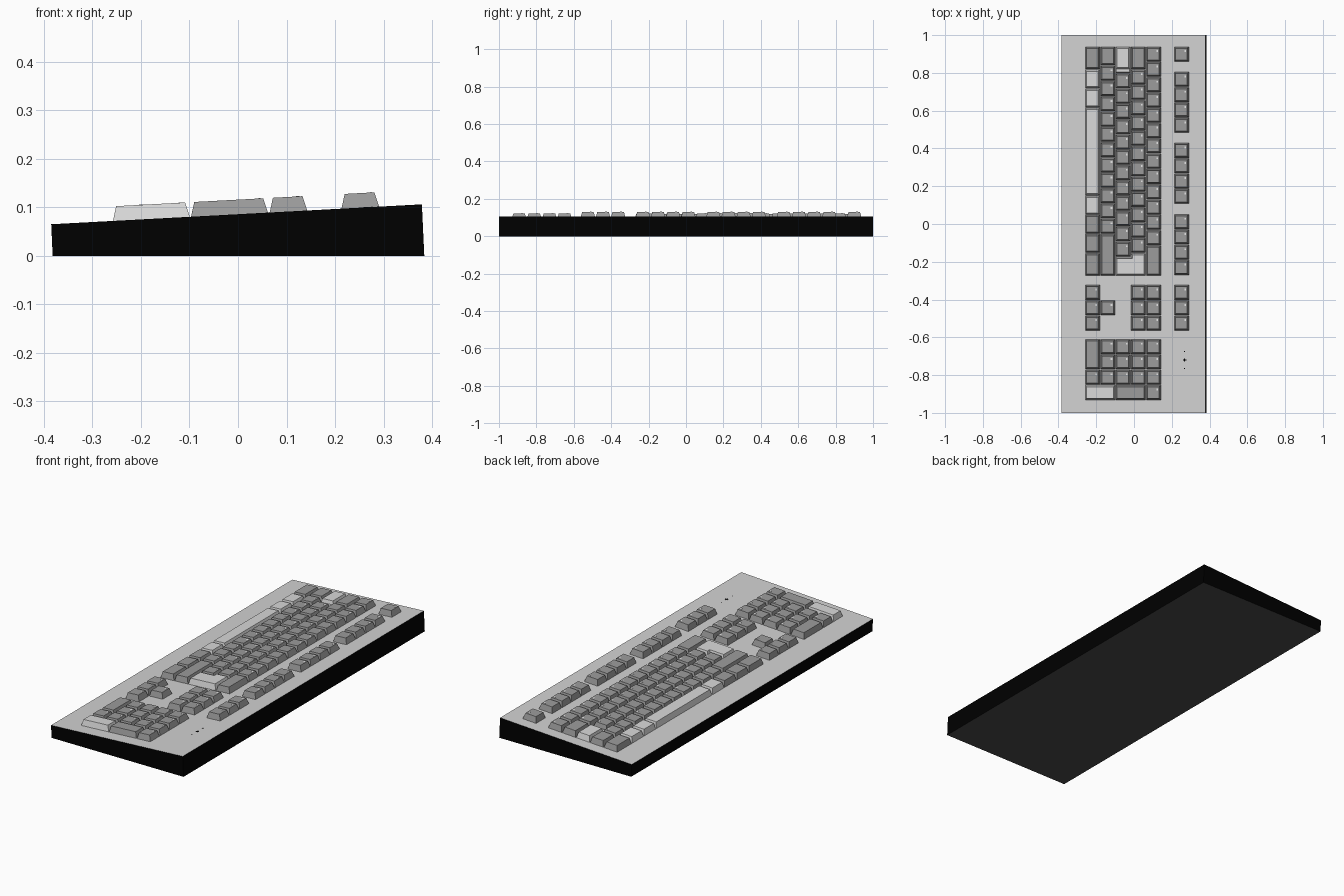
import bpy, bmesh
from math import atan2, sin, cos

cube = bpy.data.objects.get("Cube")
if cube:
    bpy.data.objects.remove(cube)


def material(name, v):
    m = bpy.data.materials.new(name)
    m.use_nodes = True
    m.diffuse_color = (v, v, v, 1)
    m.node_tree.nodes["Principled BSDF"].inputs["Base Color"].default_value = (v, v, v, 1)
    return m


PANEL = material("panel grey", 0.65)
CASE = material("case black", 0.0)
UNDER = material("underside charcoal", 0.07)
DARK = material("dark key grey", 0.33)
LIGHT = material("light key grey", 0.7)
PRINT = material("print white", 0.8)

# Sloped deck: height of the top panel and its tilt
FRONT_X, FRONT_Z, BACK_X, BACK_Z = -0.385, 0.065, 0.379, 0.106
TILT = atan2(BACK_Z - FRONT_Z, BACK_X - FRONT_X)
U = 0.081                     # key pitch
LEFT_END = 0.94               # y of the left edge of the key field
ROWS = [-0.219, -0.138, -0.058, 0.023, 0.104, 0.252]
KEY_HEIGHT, TAPER, GAP = 0.03, 0.0085, 0.0015


def on_deck(x, y, h):
    z = FRONT_Z + (x - FRONT_X) * (BACK_Z - FRONT_Z) / (BACK_X - FRONT_X)
    return (x - h * sin(TILT), y, z + h * cos(TILT))


def finish(bm, name, mats):
    bmesh.ops.recalc_face_normals(bm, faces=bm.faces)
    me = bpy.data.meshes.new(name)
    bm.to_mesh(me)
    bm.free()
    for m in mats:
        me.materials.append(m)
    ob = bpy.data.objects.new(name, me)
    bpy.context.collection.objects.link(ob)
    return ob


def inset(points, d):
    """Shrink a counter-clockwise right-angled outline by d."""
    out = []
    for i, (x, y) in enumerate(points):
        corner = (points[i - 1], points[i], points[(i + 1) % len(points)])
        for (ax, ay), (bx, by) in zip(corner, corner[1:]):
            length = abs(bx - ax) + abs(by - ay)
            x -= d * (by - ay) / length
            y += d * (bx - ax) / length
        out.append((x, y))
    return out


def rect(x0, y0, x1, y1):
    return [(x0, y0), (x1, y0), (x1, y1), (x0, y1)]


def frustum(bm, base, top, mat, bottom_h, top_h):
    lo = [bm.verts.new(on_deck(x, y, bottom_h)) for x, y in base]
    hi = [bm.verts.new(on_deck(x, y, top_h)) for x, y in top]
    n = len(lo)
    faces = [bm.faces.new(hi)]
    faces += [bm.faces.new((lo[i], lo[(i + 1) % n], hi[(i + 1) % n], hi[i])) for i in range(n)]
    for f in faces:
        f.material_index = mat


def plate(bm, x, y, dx, dy, mat, h):
    outline = rect(x - dx / 2, y - dy / 2, x + dx / 2, y + dy / 2)
    frustum(bm, outline, outline, mat, h - 0.001, h + 0.0006)


def keycap(bm, outline, mat, height=KEY_HEIGHT):
    base = inset(outline, GAP)
    frustum(bm, base, inset(base, TAPER * height / KEY_HEIGHT), mat, -0.001, height)


def key(bm, row, u, width=1, mat=0, rows=1, height=KEY_HEIGHT):
    x0, x1 = ROWS[row] - U / 2, ROWS[row + rows - 1] + U / 2
    y1, y0 = LEFT_END - u * U, LEFT_END - (u + width) * U
    keycap(bm, rect(x0, y0, x1, y1), mat, height)
    # Small printed fleck in the upper left corner of single dark keys
    if width == rows == 1:
        plate(bm, x1 - 0.02, y1 - 0.025, 0.008, 0.01, 2, height)


def run(bm, row, u, widths, light=()):
    for i, w in enumerate(widths):
        key(bm, row, u, w, 1 if i in light else 0)
        u += w


KEY_MATS = [DARK, LIGHT, PRINT]

# Wedge-shaped case: panel on top, dark underside, black walls
bm = bmesh.new()
profile = [(-0.382, 0), (0.384, 0), (BACK_X, BACK_Z), (FRONT_X, FRONT_Z)]
ends = [[bm.verts.new((x, y, z)) for x, z in profile] for y in (-1, 1)]
for ring in ends:
    bm.faces.new(ring)
for i in range(4):
    j = (i + 1) % 4
    bm.faces.new((ends[0][i], ends[0][j], ends[1][j], ends[1][i]))
bmesh.ops.recalc_face_normals(bm, faces=bm.faces)
for f in bm.faces:
    f.material_index = 1 if f.normal.z > 0.8 else 2 if f.normal.z < -0.8 else 0
finish(bm, "case", [CASE, PANEL, UNDER])

# Main typing block
bm = bmesh.new()
run(bm, 4, 0, [1] * 13 + [2])
run(bm, 3, 0, [1.5] + [1] * 12)
run(bm, 2, 1.75, [1] * 12)
run(bm, 1, 0, [1.25] + [1] * 11 + [2.75])
run(bm, 0, 0, [1.5, 1.25, 1.25, 5.75, 1.25, 1.25, 1.25, 1.5], light=(1, 2, 3, 4))
finish(bm, "typing_keys", KEY_MATS)

# Stepped lock key
bm = bmesh.new()
key(bm, 2, 0, 1.5, 1)
key(bm, 2, 1.4, 0.35, 1, height=0.013)
finish(bm, "stepped_lock_key", KEY_MATS)

# L-shaped return key
bm = bmesh.new()
x0, x1, x2 = ROWS[2] - U / 2, ROWS[3] - U / 2, ROWS[3] + U / 2
y0, y1, y2 = (LEFT_END - u * U for u in (15, 13.75, 13.5))
keycap(bm, [(x0, y0), (x2, y0), (x2, y2), (x1, y2), (x1, y1), (x0, y1)], 1)
finish(bm, "return_key", KEY_MATS)

# Function row in groups
bm = bmesh.new()
for u, count in ((0, 1), (1.65, 4), (6.3, 4), (10.95, 4), (15.58, 3)):
    run(bm, 5, u, [1] * count)
finish(bm, "function_keys", KEY_MATS)

# Navigation block and arrows
bm = bmesh.new()
for row in (0, 3, 4):
    run(bm, row, 15.58, [1] * 3)
key(bm, 1, 16.58)
finish(bm, "navigation_keys", KEY_MATS)

# Number pad with double-height keys on its right side
bm = bmesh.new()
for row in (1, 2, 3):
    run(bm, row, 19.12, [1] * 3)
run(bm, 4, 19.12, [1] * 4)
run(bm, 0, 19.12, [2, 1])
key(bm, 2, 22.12, rows=2)
key(bm, 0, 22.12, mat=1, rows=2)
finish(bm, "number_pad_keys", KEY_MATS)

# Tiny indicator marks on the panel: a cross between two dots
bm = bmesh.new()
plate(bm, 0.268, -0.72, 0.018, 0.005, 0, 0)
plate(bm, 0.268, -0.72, 0.005, 0.018, 0, 0.0003)
for y in (-0.675, -0.765):
    plate(bm, 0.268, y, 0.005, 0.005, 0, 0)
finish(bm, "indicator_marks", [CASE])
